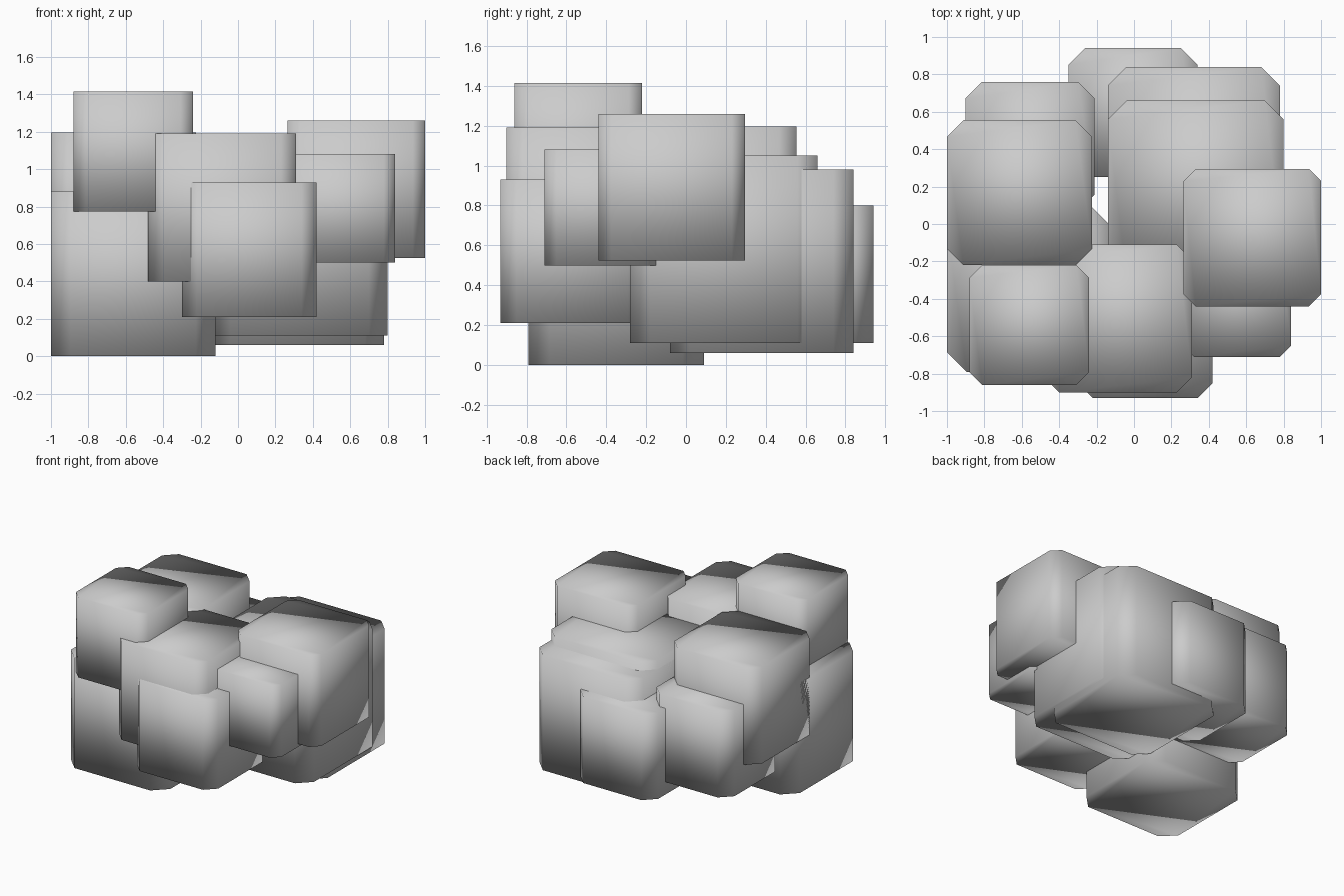
import bpy
import bmesh
from mathutils import Matrix

if "Cube" in bpy.data.objects:
    bpy.data.objects.remove(bpy.data.objects["Cube"])

grey = bpy.data.materials.new("light_grey")
grey.diffuse_color = (0.6, 0.6, 0.6, 1.0)
grey.use_nodes = True
grey.node_tree.nodes["Principled BSDF"].inputs["Base Color"].default_value = grey.diffuse_color


def chamfered_cube(name, x, y, z, size, cut):
    """Cube with its lowest corner at x, y, z and its four upright edges cut."""
    bm = bmesh.new()
    bmesh.ops.create_cube(bm, size=size)
    half = size / 2
    bmesh.ops.transform(bm, verts=bm.verts,
                        matrix=Matrix.Translation((x + half, y + half, z + half)))
    upright = [e for e in bm.edges
               if abs(e.verts[0].co.z - e.verts[1].co.z) > half]
    bmesh.ops.bevel(bm, geom=upright, offset=cut, segments=1,
                    affect='EDGES', profile=0.5)
    # Soft shading runs over every edge
    for f in bm.faces:
        f.smooth = True
    mesh = bpy.data.meshes.new(name)
    bm.to_mesh(mesh)
    bm.free()
    mesh.materials.append(grey)
    obj = bpy.data.objects.new(name, mesh)
    bpy.context.collection.objects.link(obj)


# Overlapping blocks of the cluster: name, lowest corner, size, corner cut
blocks = [
    # Base blocks
    ("base_left_block", -1.00, -0.79, 0.00, 0.88, 0.105),
    ("base_right_block", -0.14, -0.28, 0.11, 0.94, 0.10),
    ("base_back_right_block", -0.14, -0.08, 0.06, 0.92, 0.10),
    # Back blocks
    ("back_middle_block", -0.35, 0.25, 0.11, 0.69, 0.088),
    ("back_left_block", -0.90, 0.07, 0.21, 0.69, 0.088),
    # Front blocks
    ("front_lower_block", -0.30, -0.93, 0.21, 0.72, 0.08),
    ("front_upper_block", -0.48, -0.90, 0.40, 0.79, 0.08),
    ("front_right_block", 0.26, -0.71, 0.50, 0.58, 0.06),
    # Top blocks
    ("top_front_left_block", -0.88, -0.86, 0.775, 0.64, 0.067),
    ("top_left_block", -1.00, -0.22, 0.42, 0.775, 0.088),
    ("top_right_block", 0.265, -0.44, 0.525, 0.735, 0.065),
]
for block in blocks:
    chamfered_cube(*block)
